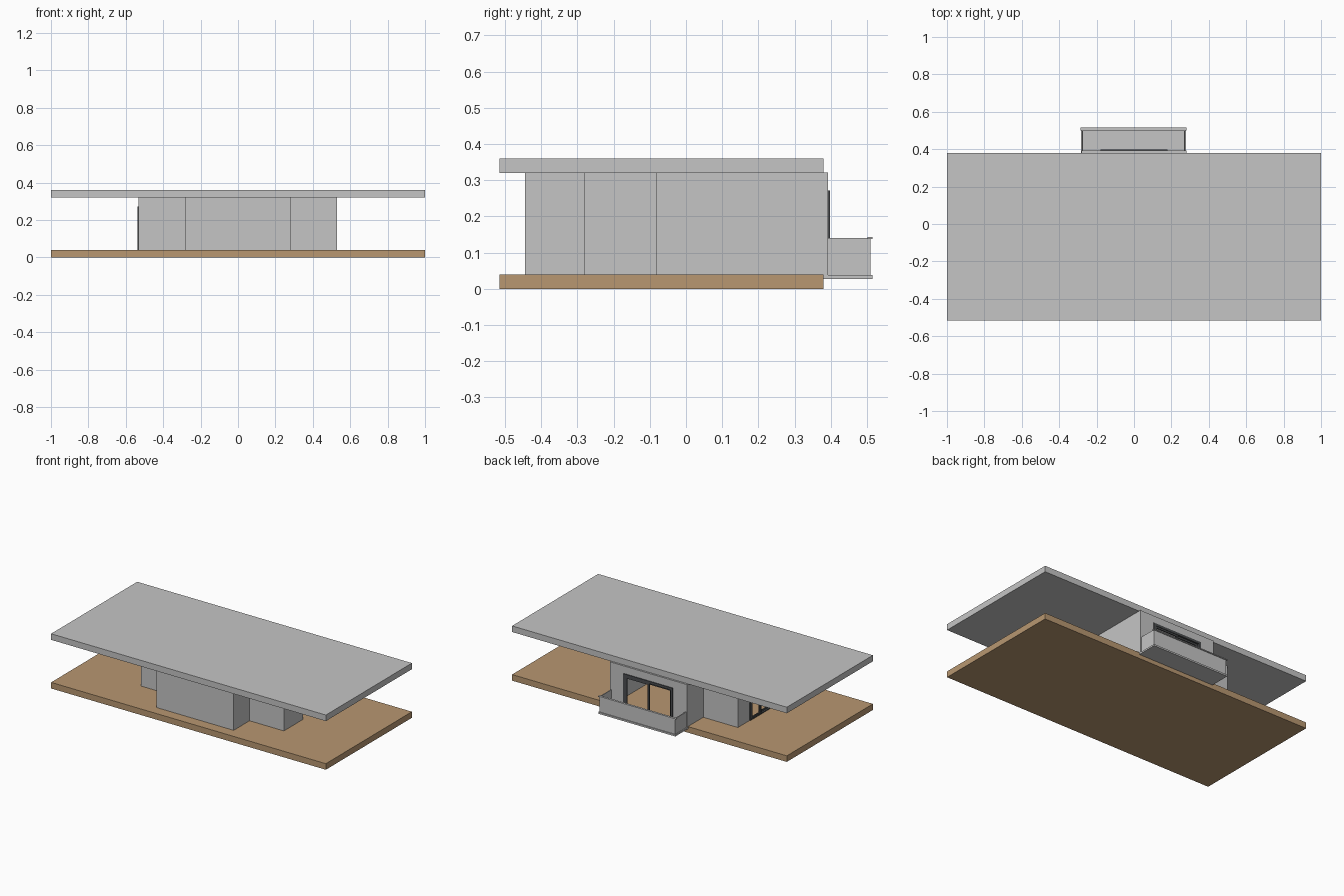
import bpy
import bmesh
from mathutils import Vector

if "Cube" in bpy.data.objects:
    bpy.data.objects.remove(bpy.data.objects["Cube"], do_unlink=True)


def material(name, rgb):
    m = bpy.data.materials.new(name)
    m.use_nodes = True
    m.diffuse_color = (*rgb, 1)
    m.node_tree.nodes["Principled BSDF"].inputs["Base Color"].default_value = (*rgb, 1)
    return m


PLASTER = material("light grey", (0.56, 0.56, 0.56))
WOOD = material("tan wood", (0.48, 0.31, 0.165))
FRAME = material("dark grey", (0.07, 0.075, 0.08))


def add(name, bm, mat):
    mesh = bpy.data.meshes.new(name)
    bm.to_mesh(mesh)
    bm.free()
    mesh.materials.append(mat)
    obj = bpy.data.objects.new(name, mesh)
    bpy.context.collection.objects.link(obj)
    return obj


def box(name, lo, hi, mat):
    lo, hi = Vector(lo), Vector(hi)
    bm = bmesh.new()
    bmesh.ops.create_cube(bm, size=1)
    bmesh.ops.scale(bm, vec=hi - lo, verts=bm.verts)
    bmesh.ops.translate(bm, vec=(lo + hi) / 2, verts=bm.verts)
    return add(name, bm, mat)


def apply(obj, mod):
    bpy.context.view_layer.objects.active = obj
    bpy.ops.object.modifier_apply(modifier=mod.name)


# Floor and roof slabs
box("floor_slab", (-1, -0.515, 0), (1, 0.38, 0.04), WOOD)
box("roof_slab", (-1, -0.515, 0.32), (1, 0.38, 0.36), PLASTER)

# Outer walls: stepped outline, raised and thickened inward
outline = [(-0.28, -0.445), (0.28, -0.445), (0.28, -0.28), (0.53, -0.28),
           (0.53, -0.08), (0.28, -0.08), (0.28, 0.392), (-0.28, 0.392),
           (-0.28, 0.22), (-0.532, 0.22), (-0.532, -0.25), (-0.28, -0.25)]
bm = bmesh.new()
low = [bm.verts.new((x, y, 0.038)) for x, y in outline]
top = [bm.verts.new((x, y, 0.321)) for x, y in outline]
for i in range(len(outline)):
    j = (i + 1) % len(outline)
    bm.faces.new((low[i], low[j], top[j], top[i]))
walls = add("walls", bm, PLASTER)
thick = walls.modifiers.new("thickness", "SOLIDIFY")
thick.thickness = 0.015
thick.offset = -1
thick.use_even_offset = True
apply(walls, thick)


def cut(lo, hi):
    cutter = box("cutter", lo, hi, PLASTER)
    cutter.hide_render = True
    mod = walls.modifiers.new("opening", "BOOLEAN")
    mod.object = cutter
    mod.operation = "DIFFERENCE"
    mod.solver = "EXACT"
    apply(walls, mod)
    bpy.data.objects.remove(cutter, do_unlink=True)


def sliding_door(name, a, b, place, bar=0.016):
    """Open frame with two sashes; place maps (along, depth, height) to a point."""
    def part(label, u0, u1, d0, d1, z0, z1):
        p, q = place(u0, d0, z0), place(u1, d1, z1)
        box(f"{name}_{label}", [min(c) for c in zip(p, q)],
            [max(c) for c in zip(p, q)], FRAME)
    z0, z1, mid = 0.04, 0.272, (a + b) / 2
    cut([min(c) for c in zip(place(a, -0.04, z0), place(b, 0.03, z1))],
        [max(c) for c in zip(place(a, -0.04, z0), place(b, 0.03, z1))])
    part("left_jamb", a, a + bar, -0.016, 0.005, z0, z1)
    part("right_jamb", b - bar, b, -0.016, 0.005, z0, z1)
    part("head", a, b, -0.016, 0.005, z1 - bar, z1)
    part("sill", a, b, -0.016, 0.005, z0, z0 + 0.006)
    for side, u0, u1, d in (("first", a + bar, mid + 0.006, -0.012),
                            ("second", mid - 0.006, b - bar, -0.004)):
        w, e = 0.011, d + 0.006
        part(side + "_sash_start", u0, u0 + w, d, e, z0, z1 - bar)
        part(side + "_sash_end", u1 - w, u1, d, e, z0, z1 - bar)
        part(side + "_sash_top", u0, u1, d, e, z1 - bar - w, z1 - bar)
        part(side + "_sash_base", u0, u1, d, e, z0, z0 + w + 0.005)


sliding_door("balcony_door", -0.18, 0.18, lambda u, d, z: (u, 0.392 + d, z))
sliding_door("wing_door", -0.13, 0.10, lambda u, d, z: (-0.532 - d, u, z))

# Balcony: slab, thin parapets and a capping rail
box("balcony_slab", (-0.283, 0.38, 0.027), (0.278, 0.515, 0.038), PLASTER)
box("balcony_back_parapet", (-0.278, 0.503, 0.038), (0.273, 0.509, 0.14), PLASTER)
for side, x in (("right", -0.278), ("left", 0.267)):
    box(f"balcony_{side}_parapet", (x, 0.392, 0.038), (x + 0.006, 0.504, 0.141), PLASTER)
box("balcony_rail", (-0.285, 0.501, 0.137), (0.28, 0.515, 0.143), PLASTER)
